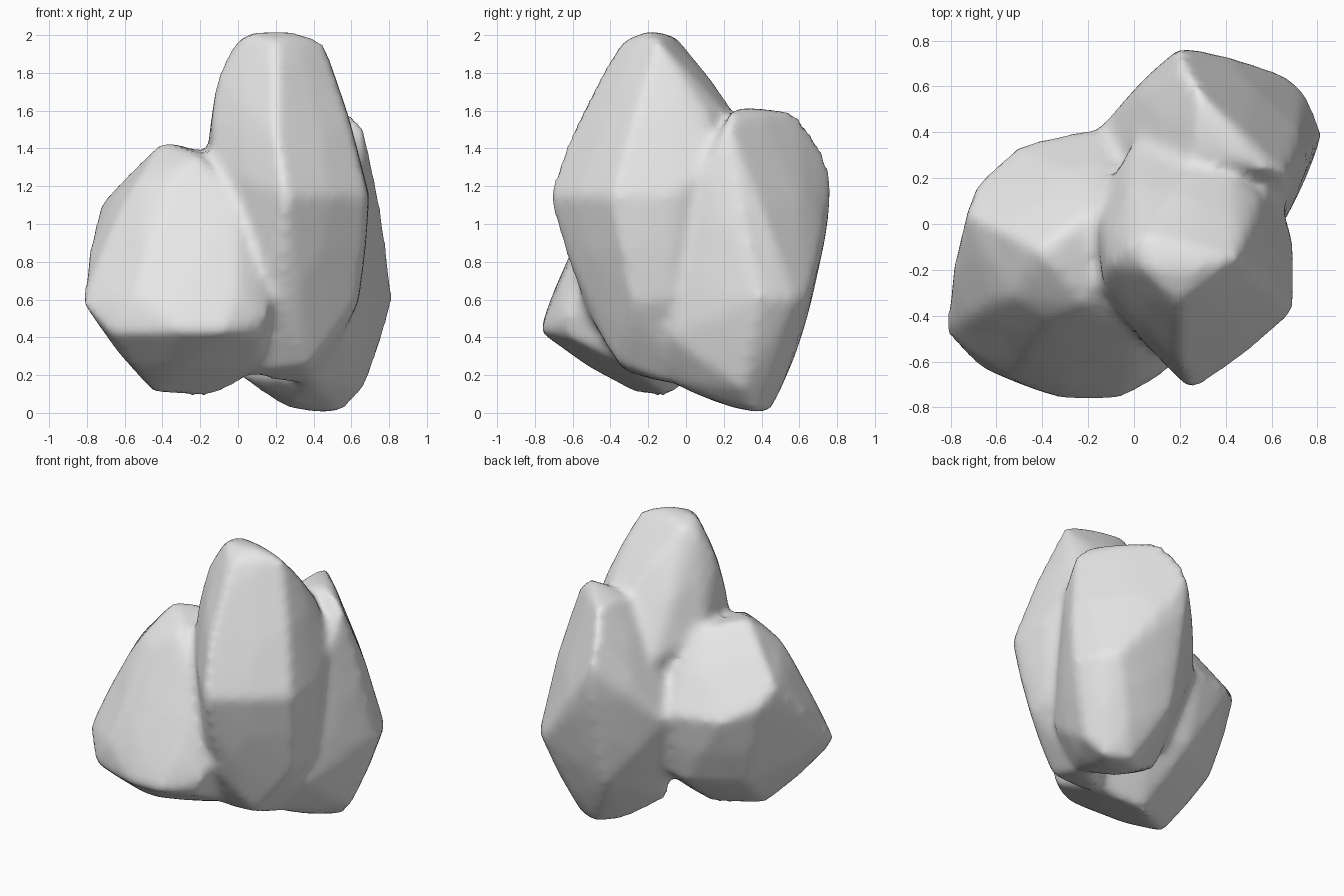
import bpy
import bmesh
from mathutils import Vector

BULGE = 0.12

start_cube = bpy.data.objects.get("Cube")
if start_cube:
    bpy.data.objects.remove(start_cube, do_unlink=True)

# One plain grey stone colour
stone = bpy.data.materials.new("stone_grey")
stone.use_nodes = True
stone.diffuse_color = (0.8, 0.8, 0.8, 1)
for node in stone.node_tree.nodes:
    if node.type == 'BSDF_PRINCIPLED':
        node.inputs["Base Color"].default_value = stone.diffuse_color
        node.inputs["Roughness"].default_value = 0.9


def rounded_midpoint(corner_a, normal_a, corner_b, normal_b):
    """Push the middle of an edge outwards, towards the tangent planes of its ends."""
    middle = (corner_a + corner_b) / 2
    push = Vector()
    for corner, normal in ((corner_a, normal_a), (corner_b, normal_b)):
        push -= normal * (middle - corner).dot(normal) / 2
    middle += push * BULGE
    middle.z = max(middle.z, 0)
    return middle


def add_rock(target, corners):
    """Wrap a hull around the corner points and add it, rounded once, to the target."""
    bm = bmesh.new()
    for corner in corners:
        bm.verts.new(corner)
    bmesh.ops.convex_hull(bm, input=list(bm.verts))
    loose = [vert for vert in bm.verts if not vert.link_faces]
    bmesh.ops.delete(bm, geom=loose, context='VERTS')
    bmesh.ops.recalc_face_normals(bm, faces=list(bm.faces))
    bm.normal_update()

    # Split every triangle in four around its rounded edge midpoints
    ends = {vert: target.verts.new(vert.co) for vert in bm.verts}
    mids = {}
    for edge in bm.edges:
        a, b = edge.verts
        mids[edge] = target.verts.new(
            rounded_midpoint(a.co, a.normal, b.co, b.normal))
    for face in bm.faces:
        loops = list(face.loops)
        for loop in loops:
            before = mids[loop.link_loop_prev.edge]
            target.faces.new((before, ends[loop.vert], mids[loop.edge]))
        target.faces.new([mids[loop.edge] for loop in loops])
    bm.free()


# Low, wide boulder: crown, flanks, front slope, front lip, base
low_boulder = [
    (-.4, -.12, 1.44), (-.13, .1, 1.36), (-.2, -.35, 1.36), (-.57, -.1, 1.25),
    (-.52, -.32, 1.24), (-.36, -.42, 1.22), (-.61, -.34, 1.1), (0, -.48, 1.1),
    (-.73, .05, 1.1), (-.68, .18, .98), (-.5, .34, .9), (-.2, .41, .9),
    (-.62, -.47, .86), (-.48, -.58, .86), (-.45, -.49, 1), (0, .38, .9),
    (-.82, -.47, .58), (-.68, -.62, .42), (-.3, -.77, .43), (-.08, -.77, .43),
    (-.54, -.67, .62), (-.3, -.69, .67), (0, -.68, .65), (.21, -.5, .68),
    (.15, -.64, .5), (.12, -.62, .4),
    (-.55, .1, .4), (-.2, .3, .4), (.1, .3, .5),
    (-.44, -.25, .1), (-.14, -.1, .09), (.1, -.25, .22),
]

# Tall middle boulder: crown, shoulders, waist, base
tall_boulder = [
    (.05, -.2, 2.01), (.28, -.2, 2.02), (.45, -.15, 1.97), (-.03, -.1, 1.94),
    (.05, -.05, 1.99), (.22, -.09, 2), (.2, -.35, 1.96), (.2, -.46, 1.78),
    (-.11, -.18, 1.77), (.48, -.15, 1.8), (.25, .06, 1.8),
    (.2, -.61, 1.48), (.53, -.2, 1.6), (.2, .17, 1.62), (.43, .2, 1.6),
    (-.14, -.24, 1.53), (.05, .3, 1.35), (.3, .3, 1.52), (.55, .12, 1.57),
    (-.16, .05, 1.35), (-.12, -.32, 1.3), (.25, -.73, 1.15), (0, .37, 1.2),
    (.69, -.39, 1.15), (.69, -.06, 1.15), (.63, .12, 1.32),
    (.63, -.28, .58), (.64, -.08, .6), (.25, -.62, .85), (.24, -.53, .55),
    (.38, -.35, .25), (0, -.3, .22), (.4, 0, .14),
]

# Rear boulder: diagonal crown ridge, wide low belt, tapering foot
rear_boulder = [
    (.53, .25, 1.62), (.35, .45, 1.61), (.25, .3, 1.58), (.66, .22, 1.54),
    (.28, .58, 1.59), (.22, .68, 1.47), (.2, .77, 1.27), (.21, .75, 1),
    (.71, .26, 1.2), (.66, .1, 1.3), (.05, .64, 1.05), (.42, .72, .85),
    (.56, .57, .88), (.77, .36, .88), (.5, .5, 1.22),
    (.82, .39, .6), (.74, .58, .6), (.66, .65, .62), (.75, .2, .6),
    (.62, -.04, .8), (-.14, .43, .85), (.2, .61, .4), (.5, .53, .2),
    (0, .2, .2), (0, .28, 1.2), (.6, -.08, .4), (.4, -.1, .17), (.3, .15, .06),
    (.4, .44, 0), (.54, .38, 0), (.67, .3, .13), (.25, .34, .03),
]

cluster = bmesh.new()
for boulder in (low_boulder, tall_boulder, rear_boulder):
    add_rock(cluster, boulder)
mesh = bpy.data.meshes.new("boulder_cluster")
cluster.to_mesh(mesh)
cluster.free()
mesh.materials.append(stone)
rock = bpy.data.objects.new("boulder_cluster", mesh)
bpy.context.collection.objects.link(rock)

# Fuse the boulders into one worn stone with softened creases
fuse = rock.modifiers.new("fuse", 'REMESH')
fuse.mode = 'VOXEL'
fuse.voxel_size = 0.03
fuse.use_smooth_shade = True
wear = rock.modifiers.new("wear", 'SMOOTH')
wear.factor = 0.5
wear.iterations = 7
